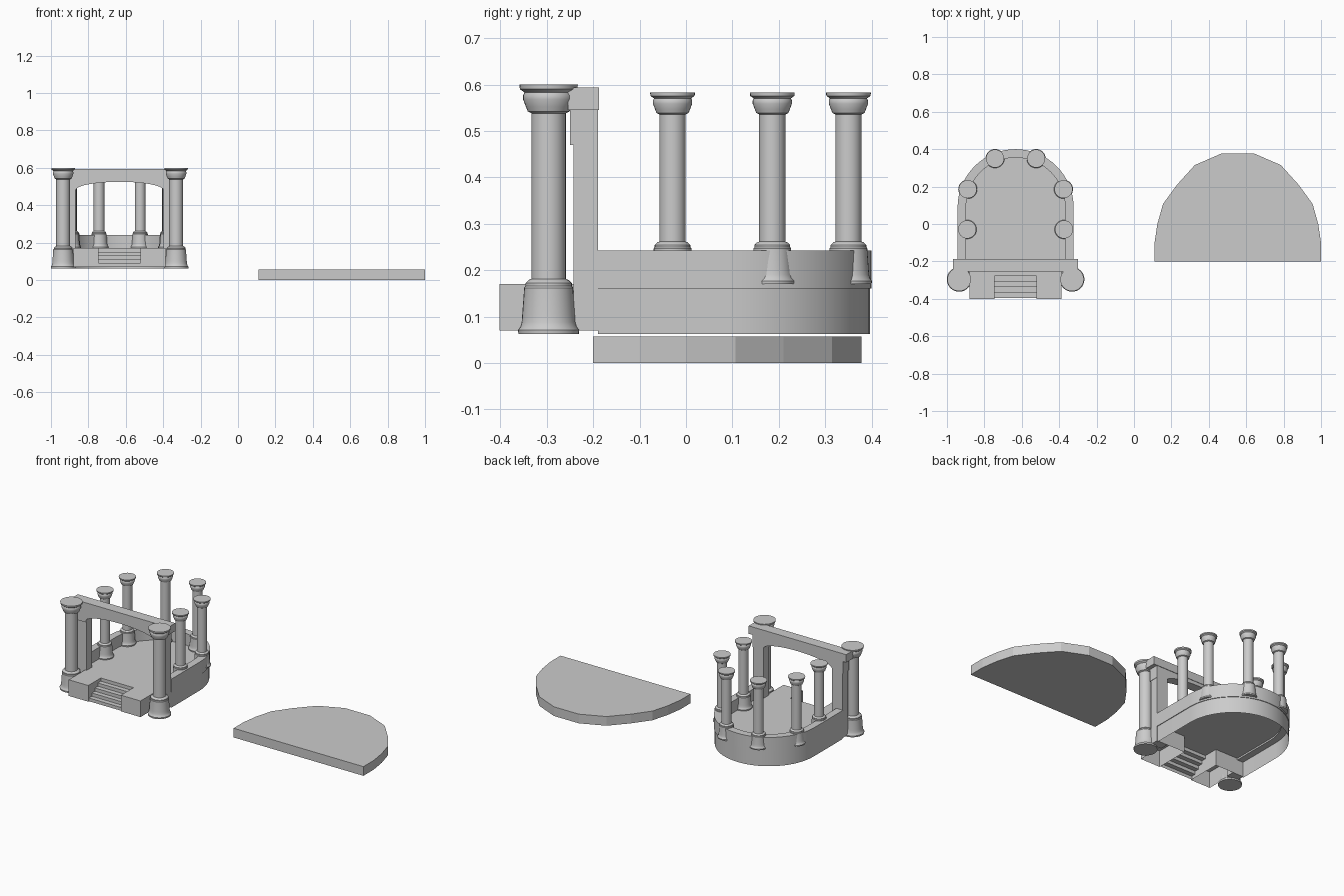
import bpy, bmesh
from math import sin, cos, pi

if "Cube" in bpy.data.objects:
    bpy.data.objects.remove(bpy.data.objects["Cube"])

CX = -0.633   # centre line of the pavilion


def finish(name, bm, smooth=False):
    bmesh.ops.remove_doubles(bm, verts=bm.verts, dist=1e-5)
    me = bpy.data.meshes.new(name)
    bm.to_mesh(me)
    bm.free()
    ob = bpy.data.objects.new(name, me)
    bpy.context.collection.objects.link(ob)
    if smooth:
        bpy.ops.object.select_all(action='DESELECT')
        ob.select_set(True)
        bpy.context.view_layer.objects.active = ob
        bpy.ops.object.shade_smooth_by_angle(angle=0.55)
    return ob


def prism(name, pts, vec, smooth=False, skip=None):
    """Extrude a 3D polygon along vec; skip(face) picks faces left open."""
    bm = bmesh.new()
    face = bm.faces.new([bm.verts.new(p) for p in pts])
    ext = bmesh.ops.extrude_face_region(bm, geom=[face], use_keep_orig=True)
    moved = [g for g in ext['geom'] if isinstance(g, bmesh.types.BMVert)]
    bmesh.ops.translate(bm, verts=moved, vec=vec)
    bmesh.ops.recalc_face_normals(bm, faces=bm.faces)
    if skip:
        bmesh.ops.delete(bm, geom=[f for f in bm.faces if skip(f)], context='FACES')
    return finish(name, bm, smooth)


def box(name, x0, x1, y0, y1, z0, z1, skip=None):
    pts = [(x0, y0, z0), (x1, y0, z0), (x1, y1, z0), (x0, y1, z0)]
    return prism(name, pts, (0, 0, z1 - z0), skip=skip)


def apse(r, z, front=-0.19, cy=0.09, n=32):
    """Straight sides with a round back."""
    arc = [(CX + r * cos(pi * i / n), cy + r * sin(pi * i / n), z) for i in range(n + 1)]
    return [(CX + r, front, z)] + arc + [(CX - r, front, z)]


def is_bottom(f):
    return f.normal.z < -0.9


# Loose half-round slab, faceted
half = [(0.445, -0.2), (0.445, -0.1), (0.43, 0.0), (0.40, 0.107),
        (0.325, 0.21), (0.23, 0.315), (0.085, 0.378)]
outline = half + [(-x, y) for x, y in reversed(half)]
prism('half_round_slab', [(0.555 + x, y, 0) for x, y in outline], (0, 0, 0.057))

# Plinth shell with floor, open underneath and behind the stairs
prism('plinth', apse(0.306, 0.062), (0, 0, 0.108), True,
      lambda f: is_bottom(f) or f.normal.y < -0.9)

# Low parapet wall around the floor
prism('parapet', apse(0.31, 0.16) + apse(0.265, 0.16)[::-1], (0, 0, 0.082), True)

# Stairs between two cheek blocks
steps, y0, y1, z0, z1 = 5, -0.395, -0.25, 0.07, 0.17
dy, dz = (y1 - y0) / steps, (z1 - z0) / steps
bm = bmesh.new()
line = [(y0, z0)]
for i in range(steps):
    line += [(y0 + i * dy, z0 + (i + 1) * dz), (y0 + (i + 1) * dy, z0 + (i + 1) * dz)]
line[-1] = (-0.19, z1)
rows = [[bm.verts.new((CX + s * 0.112, y, z)) for y, z in line] for s in (-1, 1)]
for i in range(len(line) - 1):
    bm.faces.new((rows[0][i], rows[1][i], rows[1][i + 1], rows[0][i + 1]))
finish('stairs', bm)
for side, s in (('left', -1), ('right', 1)):
    a, b = sorted((CX + s * 0.112, CX + s * 0.246))
    box(side + '_cheek_block', a, b, -0.402, -0.19, 0.07, 0.17, is_bottom)

# Entrance arch: posts, curved lintel, cornice
n = 20
curve = [(0.235 * cos(pi * i / n), 0.48 + 0.045 * sin(pi * i / n)) for i in range(n + 1)]
lintel = [(0.31, 0.545), (0.31, 0.47), (0.235, 0.47)] + curve + \
         [(-0.235, 0.47), (-0.31, 0.47), (-0.31, 0.545)]
prism('arch_lintel', [(CX + x, -0.25, z) for x, z in lintel], (0, 0.06, 0), True)
box('arch_cornice', CX - 0.334, CX + 0.334, -0.254, -0.187, 0.545, 0.594)
for side, s in (('left', -1), ('right', 1)):
    a, b = sorted((CX + s * 0.235, CX + s * 0.308))
    box(side + '_arch_post', a, b, -0.242, -0.19, 0.07, 0.47)

# Column profile (radius, height), turned on a lathe
PROFILE = [(0, 0), (0.065, 0), (0.066, 0.009), (0.061, 0.016), (0.058, 0.026),
           (0.057, 0.04), (0.053, 0.095), (0.053, 0.1), (0.05, 0.104), (0.05, 0.11),
           (0.043, 0.117), (0.037, 0.119), (0.037, 0.476), (0.045, 0.48),
           (0.049, 0.49), (0.055, 0.506), (0.055, 0.515), (0.052, 0.521),
           (0.062, 0.528), (0.063, 0.538), (0, 0.538)]


def column(name, x, y, z, k):
    bm = bmesh.new()
    vs = [bm.verts.new((x + r * k, y, z + h * k)) for r, h in PROFILE]
    es = [bm.edges.new(p) for p in zip(vs, vs[1:])]
    bmesh.ops.spin(bm, geom=vs + es, cent=(x, y, z), axis=(0, 0, 1),
                   angle=2 * pi, steps=32, use_merge=True)
    bmesh.ops.remove_doubles(bm, verts=bm.verts, dist=1e-5)
    bmesh.ops.recalc_face_normals(bm, faces=bm.faces)
    finish(name, bm, True)


# Two large columns at the entrance, six small ones on the parapet
for side, s in (('left', -1), ('right', 1)):
    column(side + '_front_column', CX + s * 0.302, -0.296, 0.062, 1.0)
    for place, dx, y in (('side', 0.259, -0.029), ('corner', 0.256, 0.186), ('back', 0.11, 0.35)):
        column(f'{side}_{place}_column', CX + s * dx, y, 0.17, 0.768)
